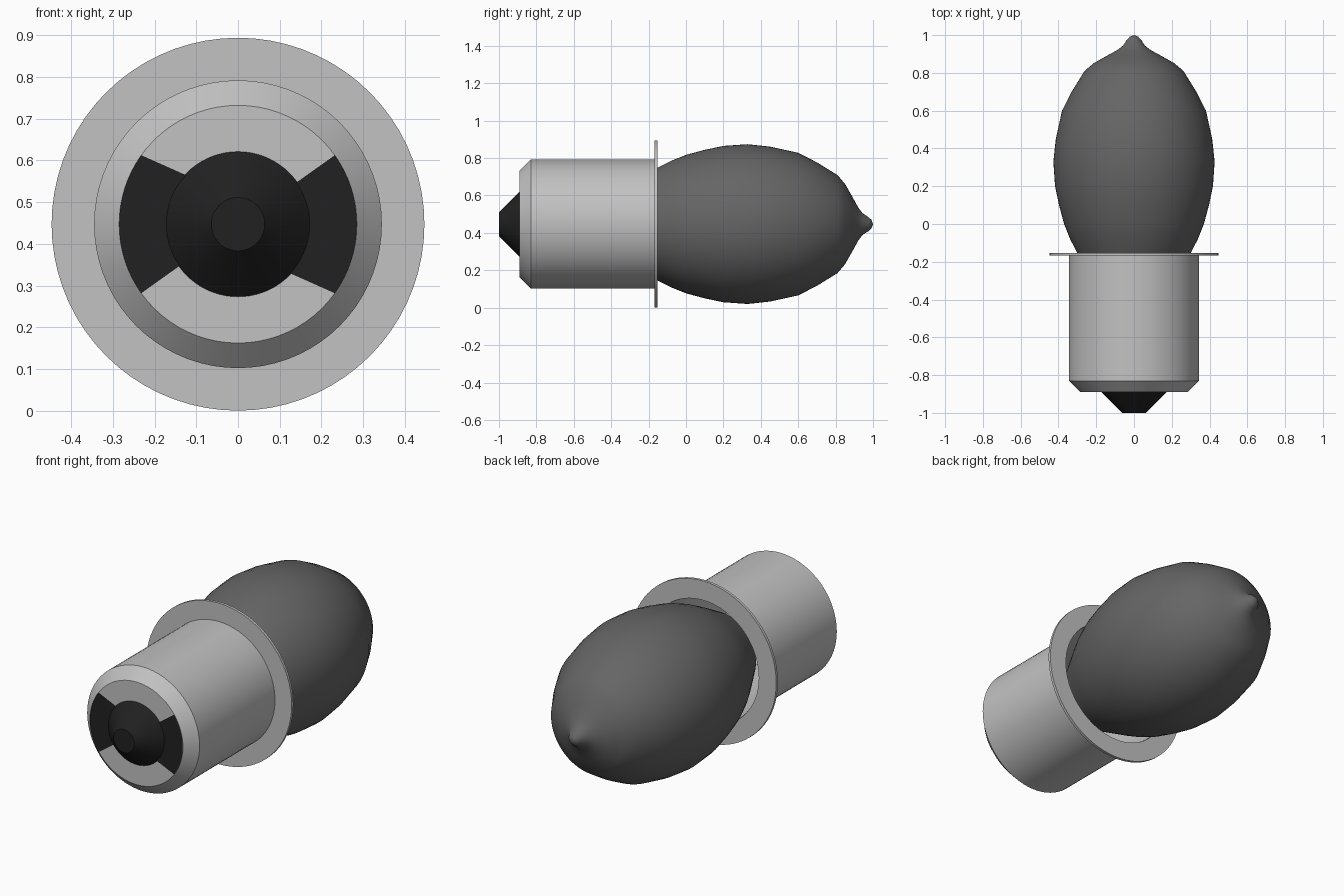
import bpy, bmesh
from math import cos, sin, radians, pi

AXIS_Z = 0.447
SEGMENTS = 72

cube = bpy.data.objects.get("Cube")
if cube:
    bpy.data.objects.remove(cube, do_unlink=True)


def material(name, value, roughness=0.5):
    mat = bpy.data.materials.new(name)
    mat.use_nodes = True
    colour = (value, value, value, 1)
    mat.diffuse_color = colour
    node = mat.node_tree.nodes["Principled BSDF"]
    node.inputs["Base Color"].default_value = colour
    node.inputs["Roughness"].default_value = roughness
    return mat


metal = material("light grey metal", 0.54)
glass = material("smoky grey glass", 0.13)
black = material("black insulator", 0.015)


def point(radius, y, angle):
    return (radius * cos(angle), y, AXIS_Z + radius * sin(angle))


def finish(bm, name, mat, smooth_angle):
    mesh = bpy.data.meshes.new(name)
    bm.to_mesh(mesh)
    bm.free()
    mesh.materials.append(mat)
    obj = bpy.data.objects.new(name, mesh)
    bpy.context.collection.objects.link(obj)
    bpy.ops.object.select_all(action="DESELECT")
    obj.select_set(True)
    bpy.context.view_layer.objects.active = obj
    bpy.ops.object.shade_smooth_by_angle(angle=radians(smooth_angle))
    return obj


def lathe(name, profile, mat, smooth_angle=30, closed=False):
    """Spin (y, radius) points about the long axis; radius 0 makes a pole."""
    bm = bmesh.new()
    rings = []
    for y, r in profile:
        count = SEGMENTS if r else 1
        rings.append([bm.verts.new(point(r, y, 2 * pi * i / SEGMENTS))
                      for i in range(count)])
    pairs = list(zip(rings, rings[1:]))
    if closed:
        pairs.append((rings[-1], rings[0]))
    for a, b in pairs:
        for i in range(SEGMENTS):
            j = (i + 1) % SEGMENTS
            corners = [a[i % len(a)], a[j % len(a)], b[j % len(b)], b[i % len(b)]]
            bm.faces.new(list(dict.fromkeys(corners)))
    bmesh.ops.recalc_face_normals(bm, faces=bm.faces)
    return finish(bm, name, mat, smooth_angle)


# Hollow metal sleeve with a chamfered, closed front end
lathe("metal_sleeve", [(-0.89, 0), (-0.89, 0.285), (-0.83, 0.345), (-0.16, 0.345),
                       (-0.16, 0.338), (-0.82, 0.338), (-0.87, 0.28), (-0.87, 0)], metal)

# Thin flange ring around the rear of the sleeve
lathe("flange", [(-0.168, 0.34), (-0.168, 0.447), (-0.153, 0.447), (-0.153, 0.34)],
      metal, closed=True)

# Glass envelope, ending in a small drawn tip
lathe("glass_bulb", [(-0.3, 0), (-0.3, 0.22), (-0.155, 0.3), (-0.08, 0.338), (0, 0.37),
                     (0.1, 0.397), (0.2, 0.418), (0.33, 0.427), (0.45, 0.414),
                     (0.6, 0.381), (0.7, 0.33), (0.81, 0.262), (0.85, 0.215),
                     (0.89, 0.145), (0.92, 0.09), (0.945, 0.057), (0.975, 0.038),
                     (0.992, 0.022), (1, 0)], glass, smooth_angle=50)

# Blunt contact cone at the front
lathe("contact_cone", [(-0.885, 0), (-0.885, 0.174), (-0.89, 0.174),
                       (-1, 0.064), (-1, 0)], black)


# Two fan-shaped insulator plates on the front face
def fan_plate(name, turn):
    bm = bmesh.new()
    steps = 16
    rows = []
    for i in range(steps + 1):
        t = i / steps
        inner = radians(turn - 43.5 + 79 * t)
        outer = radians(turn - 35.5 + 71 * t)
        rows.append((bm.verts.new(point(0.17, -0.892, inner)),
                     bm.verts.new(point(0.285, -0.892, outer))))
    for (a, b), (c, d) in zip(rows, rows[1:]):
        bm.faces.new((a, b, d, c))
    # Face the plate towards the front
    bm.normal_update()
    if sum(f.normal.y for f in bm.faces) > 0:
        bmesh.ops.reverse_faces(bm, faces=bm.faces)
    return finish(bm, name, black, 30)


fan_plate("left_insulator_plate", 0)
fan_plate("right_insulator_plate", 180)
